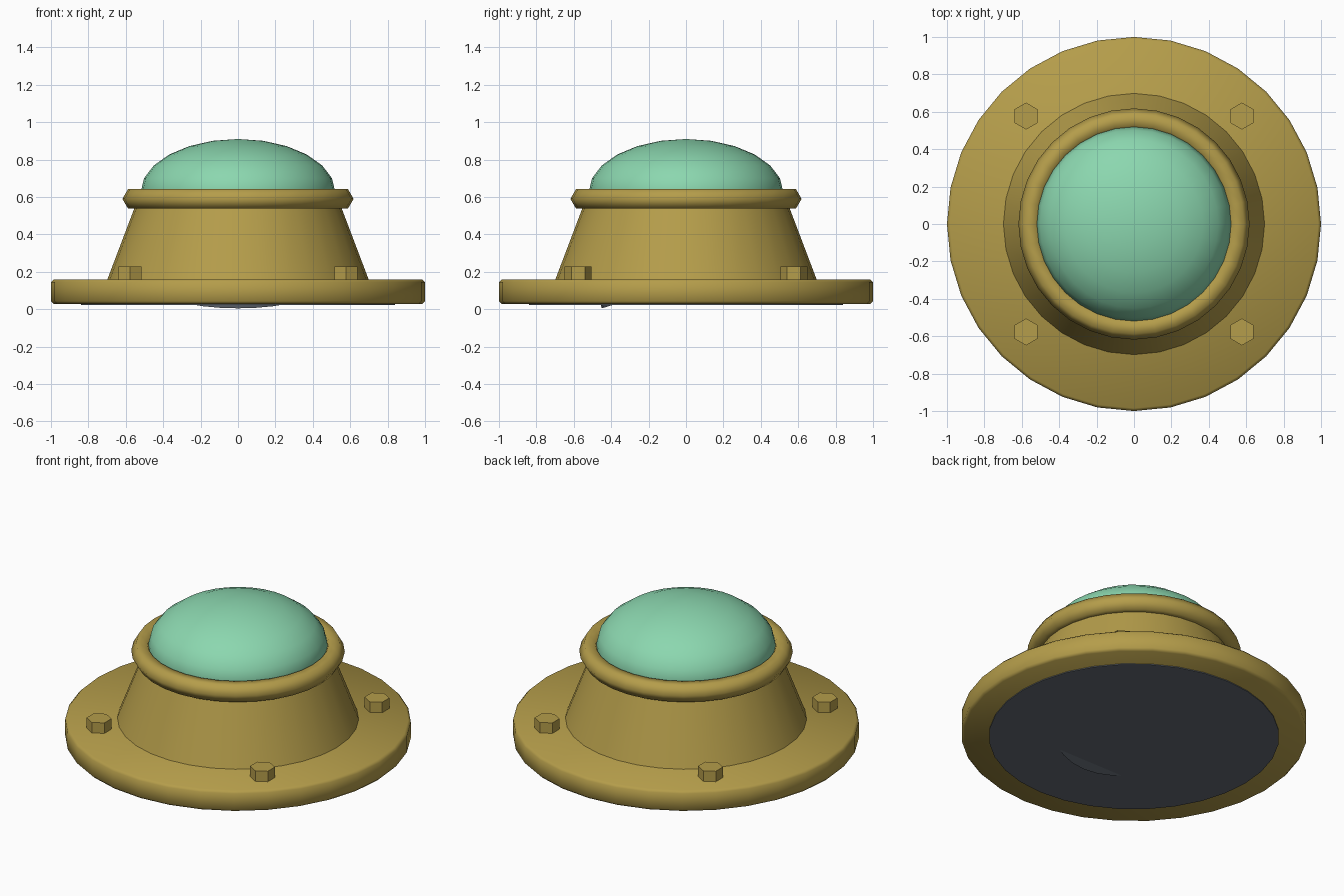
import bpy, math

if "Cube" in bpy.data.objects:
    bpy.data.objects.remove(bpy.data.objects["Cube"])


def material(name, rgb):
    m = bpy.data.materials.new(name)
    m.diffuse_color = (*rgb, 1)
    m.use_nodes = True
    m.node_tree.nodes["Principled BSDF"].inputs["Base Color"].default_value = m.diffuse_color
    return m


brass = material("brass", (0.46, 0.337, 0.069))
glass = material("green_glass", (0.26, 0.68, 0.43))
dark = material("dark_grey", (0.13, 0.15, 0.18))


def smooth(ob, angle):
    bpy.ops.object.select_all(action='DESELECT')
    ob.select_set(True)
    bpy.context.view_layer.objects.active = ob
    bpy.ops.object.shade_smooth_by_angle(angle=math.radians(angle))


def lathe(name, profile, mat, angle=40, closed=False, n=32):
    """Spin (radius, z) points around z; radius 0 becomes a pole."""
    verts, faces, rings = [], [], []
    for r, z in profile:
        count = n if r > 0 else 1
        rings.append([len(verts) + i % count for i in range(n)])
        verts += [(r * math.sin(2 * math.pi * i / n), r * math.cos(2 * math.pi * i / n), z)
                  for i in range(count)]
    pairs = list(zip(rings, rings[1:])) + ([(rings[-1], rings[0])] if closed else [])
    for a, b in pairs:
        for i in range(n):
            j = (i + 1) % n
            faces.append(list(dict.fromkeys((a[j], a[i], b[i], b[j]))))
    me = bpy.data.meshes.new(name)
    me.from_pydata(verts, [], faces)
    me.materials.append(mat)
    ob = bpy.data.objects.new(name, me)
    bpy.context.collection.objects.link(ob)
    smooth(ob, angle)
    return ob


# Round mounting flange with softened rims
lathe("flange", [(0, 0.028), (0.985, 0.028), (1.0, 0.043), (1.0, 0.145), (0.985, 0.16), (0, 0.16)],
      brass, 50)

# Dark underside plate
lathe("underside_plate", [(0, 0.023), (0.84, 0.023), (0.84, 0.032), (0, 0.032)], dark)

# Tapered housing
lathe("housing", [(0.70, 0.155), (0.535, 0.59)], brass)

# Collar ring with a six-sided section
lathe("collar", [(0.557 + 0.061 * math.cos(k * math.pi / 3), 0.59 + 0.061 * math.sin(k * math.pi / 3))
                 for k in range(6)], brass, 65, closed=True)

# Squashed glass dome
lathe("dome", [(0.52 * math.cos(math.radians(a)) if a < 90 else 0,
                0.627 + 0.283 * math.sin(math.radians(a))) for a in range(-15, 91, 15)], glass)

# Tilted inner disc whose lower front edge pokes through the underside
inner = lathe("inner_disc", [(0, 0), (0.48, 0), (0.48, 0.1), (0, 0.1)], dark)
inner.location = (0, 0.009, 0.145)
inner.rotation_euler.x = math.radians(17)

# Four hexagonal bolt heads
for sx in (-1, 1):
    for sy in (-1, 1):
        bolt = lathe("bolt", [(0, 0.15), (0.072, 0.15), (0.072, 0.227), (0, 0.227)], brass, 20, n=6)
        bolt.location = (sx * 0.577, sy * 0.577, 0)
